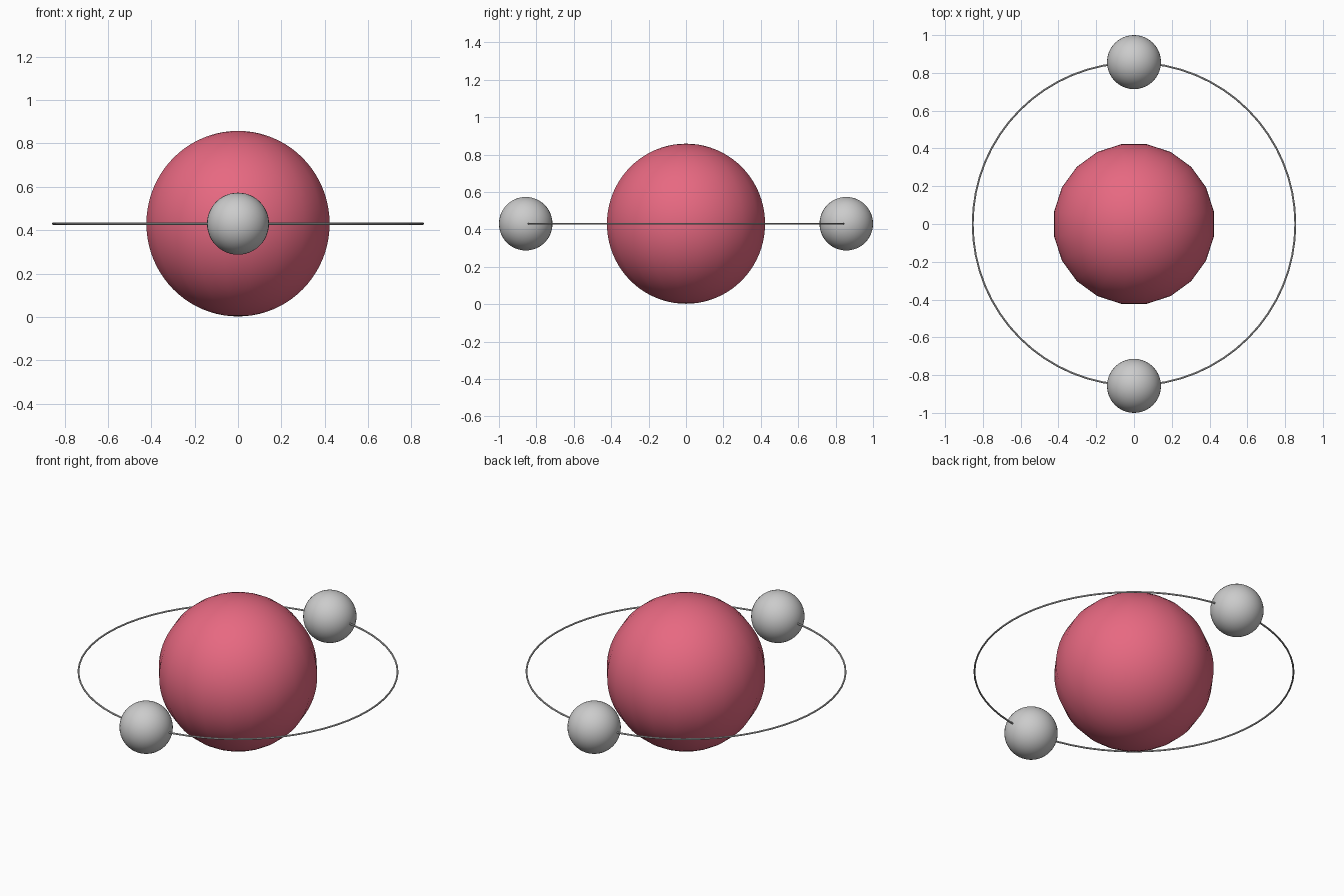
import bpy
from math import radians

if "Cube" in bpy.data.objects:
    bpy.data.objects.remove(bpy.data.objects["Cube"])

CENTRE_Z = 0.43
ORBIT = 0.857


def smooth():
    bpy.ops.object.shade_smooth_by_angle(angle=radians(40))


def sphere(name, radius, y, segments, rings, turn=0.0):
    bpy.ops.mesh.primitive_uv_sphere_add(
        segments=segments, ring_count=rings, radius=radius,
        location=(0, y, CENTRE_Z), rotation=(0, 0, turn))
    ob = bpy.context.object
    ob.name = name
    smooth()
    return ob


# Central ball: 20 sides around, flat sides facing the axes, fine rings
core = sphere("central_ball", 0.428, 0, 20, 40, radians(9))
pink = bpy.data.materials.new("pink")
pink.diffuse_color = (0.8, 0.14, 0.22, 1)
pink.use_nodes = True
pink.node_tree.nodes["Principled BSDF"].inputs["Base Color"].default_value = pink.diffuse_color
core.data.materials.append(pink)

# Two small balls on opposite sides of the ring
for name, side in (("front_small_ball", -1), ("back_small_ball", 1)):
    sphere(name, 0.143, side * ORBIT, 40, 24)

# Thin orbit ring
bpy.ops.mesh.primitive_torus_add(
    major_segments=64, minor_segments=8, major_radius=0.854,
    minor_radius=0.005, location=(0, 0, CENTRE_Z))
bpy.context.object.name = "orbit_ring"
smooth()
